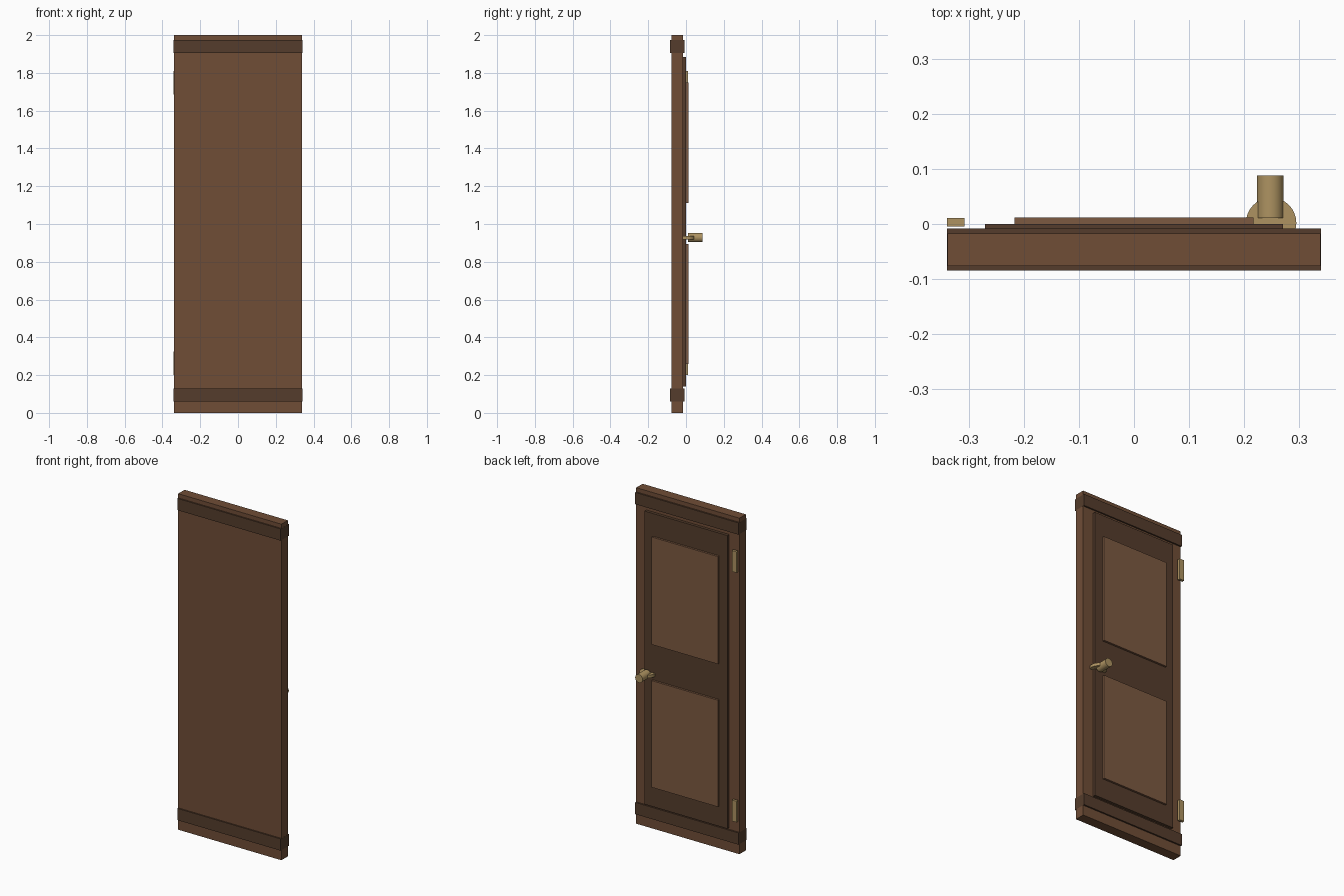
import bpy
from math import pi

if "Cube" in bpy.data.objects:
    bpy.data.objects.remove(bpy.data.objects["Cube"])


def material(name, rgb):
    m = bpy.data.materials.new(name)
    m.diffuse_color = (*rgb, 1)
    m.use_nodes = True
    m.node_tree.nodes["Principled BSDF"].inputs["Base Color"].default_value = m.diffuse_color
    return m


wood = material("wood", (0.16, 0.075, 0.037))
dark_wood = material("dark_wood", (0.09, 0.046, 0.025))
light_wood = material("light_wood", (0.20, 0.10, 0.053))
brass = material("brass", (0.42, 0.29, 0.12))


def box(name, x, y, z, mat):
    """Box from (min, max) ranges on each axis."""
    ranges = (x, y, z)
    bpy.ops.mesh.primitive_cube_add(size=1, location=[(a + b) / 2 for a, b in ranges])
    o = bpy.context.object
    o.name = name
    o.scale = [b - a for a, b in ranges]
    bpy.ops.object.transform_apply(location=False, rotation=False, scale=True)
    o.data.materials.append(mat)
    return o


def cylinder(name, radius, depth, loc, mat, rot=(0, 0, 0)):
    bpy.ops.mesh.primitive_cylinder_add(vertices=32, radius=radius, depth=depth,
                                        location=loc, rotation=rot)
    o = bpy.context.object
    o.name = name
    o.data.materials.append(mat)
    bpy.ops.object.shade_smooth_by_angle()
    return o


# Door slab and the raised field on its back face
box("door_slab", (-0.34, 0.34), (-0.077, -0.017), (0, 2), wood)
box("raised_field", (-0.272, 0.272), (-0.019, 0.0), (0.14, 1.885), dark_wood)

# Rails wrapping both faces, panels and hinges: lower and upper of each
for level, rail, panel, hinge in (
        ("lower", (0.06, 0.13), (0.26, 0.895), (0.2, 0.325)),
        ("upper", (1.905, 1.975), (1.11, 1.75), (1.685, 1.81))):
    box(level + "_rail", (-0.3405, 0.3405), (-0.085, -0.008), rail, dark_wood)
    box(level + "_panel", (-0.218, 0.218), (-0.004, 0.012), panel, light_wood)
    box(level + "_hinge", (-0.3405, -0.309), (-0.005, 0.011), hinge, brass)

# Handle: flat rosette and knob
cylinder("handle_rosette", 0.046, 0.018, (0.25, 0.002, 0.928), brass)
cylinder("door_knob", 0.0245, 0.077, (0.2485, 0.0495, 0.928), brass, (pi / 2, 0, 0))
